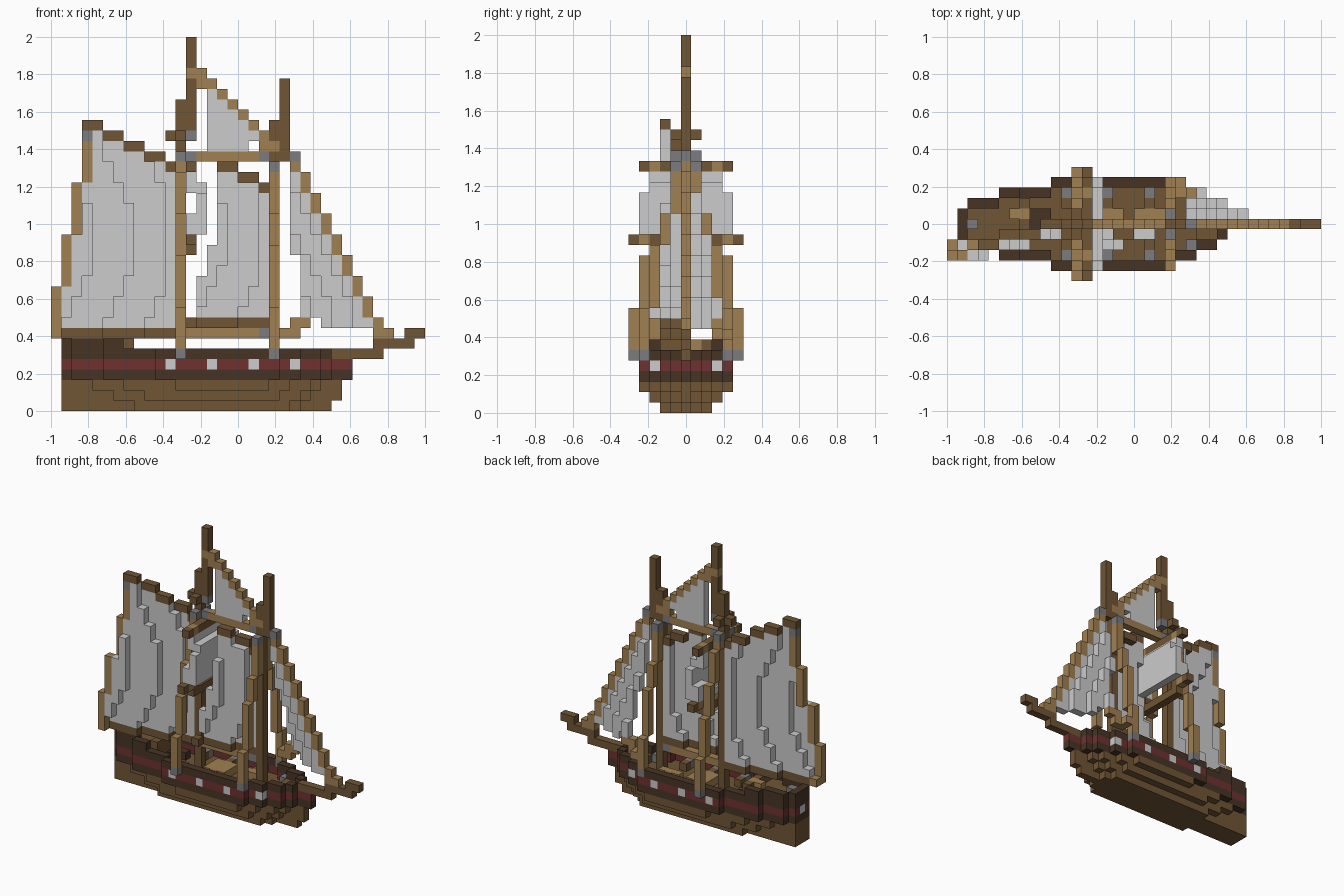
import bpy
import bmesh

if "Cube" in bpy.data.objects:
    bpy.data.objects.remove(bpy.data.objects["Cube"])

UNIT = 1 / 18  # edge length of one block


def make_material(name, rgb):
    lin = [((c / 255 + 0.055) / 1.055) ** 2.4 for c in rgb] + [1]
    mat = bpy.data.materials.new(name)
    mat.use_nodes = True
    mat.diffuse_color = lin
    shader = mat.node_tree.nodes["Principled BSDF"]
    shader.inputs["Base Color"].default_value = lin
    shader.inputs["Roughness"].default_value = 0.9
    return mat


BROWN = make_material("brown wood", (112, 85, 53))
TAN = make_material("tan rope", (160, 128, 82))
DARK = make_material("dark wood", (71, 52, 37))
RED = make_material("red paint", (110, 50, 48))
WHITE = make_material("white canvas", (204, 204, 204))
GREY = make_material("grey iron", (124, 124, 126))

parts = {}   # part name -> material
cells = {}   # block (i, r, k) -> part name; later parts replace earlier ones


def put(part, mat, blocks):
    parts[part] = mat
    for block in blocks:
        cells[block] = part


def box(i0, i1, r0, r1, k0, k1):
    return [(i, r, k) for i in range(i0, i1 + 1)
            for r in range(r0, r1 + 1) for k in range(k0, k1 + 1)]


def build(part, mat):
    """Skin the outside of all blocks of one part."""
    own = {c for c, p in cells.items() if p == part}
    bm = bmesh.new()
    verts = {}

    def vert(p):
        if p not in verts:
            i, r, k = p
            verts[p] = bm.verts.new((i * UNIT - 1, (r - 0.5) * UNIT, k * UNIT))
        return verts[p]

    for c in own:
        for axis in range(3):
            u, v = (axis + 1) % 3, (axis + 2) % 3
            for side in (0, 1):
                near = list(c)
                near[axis] += 2 * side - 1
                if tuple(near) in own:
                    continue
                ring = []
                for du, dv in ((0, 0), (1, 0), (1, 1), (0, 1)):
                    p = list(c)
                    p[axis] += side
                    p[u] += du
                    p[v] += dv
                    ring.append(vert(tuple(p)))
                bm.faces.new(ring if side else ring[::-1])
    mesh = bpy.data.meshes.new(part)
    bm.to_mesh(mesh)
    bm.free()
    mesh.materials.append(mat)
    bpy.context.collection.objects.link(bpy.data.objects.new(part, mesh))


# Hull plan: half width in blocks along the length
def half(i):
    if i < 1 or i > 28:
        return -1
    for last, width in ((1, 1), (4, 2), (9, 3), (21, 4), (23, 3), (25, 2), (26, 1)):
        if i <= last:
            return width
    return 0


def deck_plan(k):
    return {(i, r, k) for i in range(1, 29) for r in range(-half(i), half(i) + 1)}


def rim(k):
    plan = deck_plan(k)
    return [(i, r, k) for i, r, k in plan
            if not {(i - 1, r, k), (i + 1, r, k), (i, r - 1, k), (i, r + 1, k)} <= plan]


# Lower hull, tapering downwards
for k, cap, aft, fore, end in ((0, 2, 6, 3, 26), (1, 3, 4, 2, 27), (2, 4, 2, 1, 27)):
    for i in range(1, end + 1):
        w = max(0, min(cap, half(max(1, i - aft)), half(i + fore)))
        put("lower_hull", BROWN, box(i, i, -w, w, k, k))

# Deck, wales, painted band and bulwark
put("deck", BROWN, deck_plan(3))
put("wale", DARK, rim(3))
put("deck", BROWN, [c for k in (4, 5) for c in deck_plan(k) if c[0] < 7])
put("deck", BROWN, [c for c in deck_plan(4) if c[0] > 23])
put("deck", BROWN, box(7, 7, -2, 2, 4, 6))
put("painted_band", RED, rim(4))
put("bulwark", DARK, [c for c in rim(5) if c[0] < 28])
put("bulwark", DARK, [c for c in rim(6) if c[0] < 7])
put("stern_window", WHITE, [(1, 0, 4)])

# Gun ports and guns, on both sides
for s in (-1, 1):
    for i in (11, 15, 19, 23):
        put("gun_ports", WHITE, [(i, s * half(i), 4)])
        put("guns", GREY, [(i, s * (half(i) - 1), 4)])
    for i in (11, 15, 19):
        put("gun_carriages", BROWN, [(i, s * 2, 4)])

# Deck fittings
put("hatch", TAN, box(18, 20, 1, 1, 4, 4) + box(14, 16, -1, 1, 4, 4))
put("companionway", DARK, box(8, 8, 0, 1, 4, 4) + [(9, 1, 4)])
put("helm", TAN, box(6, 7, 1, 1, 6, 6))
put("iron_fittings", GREY, [(2, 0, 6)])

# Bowsprit and masts
put("bowsprit", BROWN, box(27, 31, 0, 0, 5, 5) + box(31, 34, 0, 0, 6, 6)
    + box(34, 35, 0, 0, 7, 7))
put("main_mast", BROWN, box(12, 12, 0, 0, 4, 29) + box(13, 13, 0, 0, 26, 35))
put("main_crosstrees", BROWN, box(11, 13, 0, 0, 26, 26) + box(12, 12, -1, 1, 26, 26))
put("fore_mast", BROWN, box(21, 21, 0, 0, 4, 27) + box(22, 22, 0, 0, 24, 31))


# Shrouds stepping inwards from the rail to each mast
def shrouds(part, i, r, tops):
    for s in (-1, 1):
        k = 6
        for n, top in enumerate(tops):
            put(part, TAN, box(i, i, s * (r - n), s * (r - n), k, top))
            k = top + 1
        put("iron_fittings", GREY, [(i, s * r, 5), (i, s, k)])


shrouds("main_shrouds", 12, 5, (9, 14, 18, 22, 23))
shrouds("fore_shrouds", 21, 4, (9, 15, 18, 22))


# Fore-and-aft sails swing out to one side, with a belly at mid height
def swing(i, mast, belly=0):
    return -((mast - i + 1 + belly) // 4) if i < mast else 0


def gaff_sail(name, mast, first, boom_k, leech, gaff):
    for i in range(first, mast + 1):
        put(name + "_boom", BROWN, [(i, swing(i, mast), boom_k)])
    for i in range(first, mast + 1):
        if i not in gaff:
            top = leech[i]
        else:
            top = gaff[i] - 1
            put(name + "_gaff", BROWN, [(i, swing(i, mast), gaff[i])])
        for k in range(boom_k + 1, top + 1):
            belly = max(0, min(3, (k - boom_k) // 2, (25 - k) // 2))
            put(name, WHITE, [(i, swing(i, mast, belly), k)])


main_gaff = {3: 27, 4: 27, 5: 26, 6: 26, 7: 25, 8: 25, 9: 24, 10: 24, 11: 23}
gaff_sail("main_sail", 11, 1, 7, {1: 11, 2: 16}, main_gaff)
fore_gaff = {16: 23, 17: 23, 18: 22, 19: 22, 20: 21}
gaff_sail("fore_sail", 20, 13, 8, {13: 8, 14: 12, 15: 15}, fore_gaff)

# Rope along the aft edge of the main sail
for i, k0, k1 in ((0, 7, 11), (1, 12, 16), (2, 17, 21), (3, 22, 25)):
    r = swing(i, 11, 1)
    put("main_leech_rope", TAN, box(i, i, r, r, k0, k1))
put("main_leech_rope", TAN, [(0, -2, 7)])
put("iron_fittings", GREY, [(3, -2, 26)])
put("fore_sheet", TAN, box(13, 19, 0, 0, 7, 7))
put("iron_fittings", GREY, [(20, 0, 7)])

# Square topsail with its two yards
put("topsail", WHITE, box(13, 13, -3, 3, 21, 22) + box(14, 14, -4, 4, 17, 20)
    + box(14, 14, -3, 3, 21, 21))
put("lower_yard", BROWN, box(13, 13, -3, 3, 15, 15))
put("upper_yard", BROWN, box(13, 13, -4, 4, 23, 23))
for s in (-1, 1):
    put("topsail", WHITE, [(13, s * r, k) for r in (3, 4) for k in (17, 18)])
    put("lower_yard", BROWN, [(13, s * 3, 16), (13, s * 5, 16)])
    put("yard_ropes", TAN, [(13, s * 4, 16), (13, s * 3, 23)])

# Staysail between the masts
for i in range(15, 20):
    put("staysail", WHITE, box(i, i, 0, 0, 26 if i == 19 else 25, 45 - i))
    put("mast_stay", TAN, [(i, 0, 46 - i)])
put("mast_stay", TAN, box(13, 14, 0, 0, 32, 32) + box(20, 20, 0, 0, 25, 26)
    + box(21, 21, 0, 0, 25, 25) + [(14, 0, 31)])
put("staysail_foot", TAN, box(13, 20, 0, 0, 24, 24))
put("iron_fittings", GREY, [(13, 0, 24), (20, 0, 24), (23, 0, 24), (13, 0, 26)])

# Forestay and jib, the jib stepping outwards away from the stay
put("forestay", TAN, [(23, 0, 23)] + box(31, 31, 0, 0, 7, 8) + [(32, 0, 7)])
for i in range(24, 31):
    k = 21 - 2 * (i - 24)
    put("forestay", TAN, box(i, i, 0, 0, k, k + 1))
for k in range(8, 23):
    luff = 24 + (22 - k) // 2
    first = 26 if k == 8 else 23 if k > 14 else 24
    for i in range(first, luff):
        put("jib", WHITE, [(i, min(3, max(0, (min(luff, 30) - i) // 2)), k)])
put("jib_sheet", TAN, [(22, 4, 7), (22, 3, 7), (23, 3, 7), (23, 3, 8), (24, 3, 8)])

for part, mat in parts.items():
    build(part, mat)
